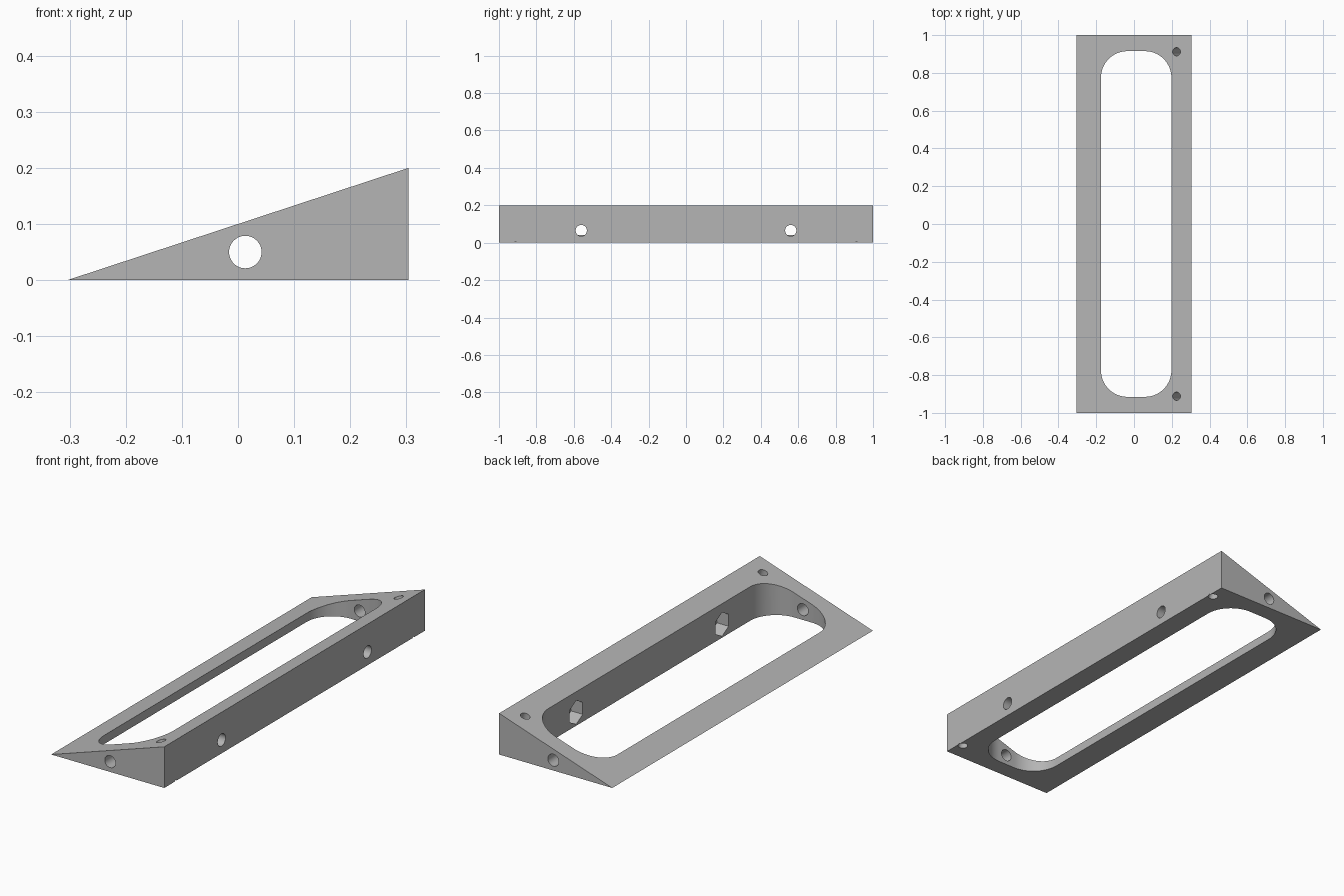
import bpy, bmesh, math
from mathutils import Vector

if "Cube" in bpy.data.objects:
    bpy.data.objects.remove(bpy.data.objects["Cube"], do_unlink=True)

HALF_W, HALF_L, HEIGHT = 0.304, 1.0, 0.2
WALL_X = 0.198                      # inner face of the tall wall

grey = bpy.data.materials.new("plain grey")
grey.use_nodes = True
grey.diffuse_color = (0.46, 0.46, 0.46, 1)
grey.node_tree.nodes["Principled BSDF"].inputs["Base Color"].default_value = grey.diffuse_color


def prism(name, profile, direction):
    """Extrude a closed outline along a direction."""
    bm = bmesh.new()
    face = bm.faces.new([bm.verts.new(p) for p in profile])
    new = bmesh.ops.extrude_face_region(bm, geom=[face])["geom"]
    bmesh.ops.translate(bm, vec=direction,
                        verts=[g for g in new if isinstance(g, bmesh.types.BMVert)])
    bmesh.ops.recalc_face_normals(bm, faces=bm.faces)
    mesh = bpy.data.meshes.new(name)
    bm.to_mesh(mesh)
    bm.free()
    mesh.materials.append(grey)
    obj = bpy.data.objects.new(name, mesh)
    bpy.context.collection.objects.link(obj)
    return obj


def bore(name, start, end, radius, sides=32):
    """Cylinder or hexagon cutter between two points."""
    start, axis = Vector(start), Vector(end) - Vector(start)
    side = Vector((0, 1, 0)) if abs(axis.normalized().y) < 0.9 else Vector((1, 0, 0))
    up = axis.normalized().cross(side)
    ring = [start + radius * (side * math.sin(a) + up * math.cos(a))
            for a in (math.tau * i / sides for i in range(sides))]
    return prism(name, ring, axis)


def rounded_slot(name, x0, x1, half_y, radius, steps=16):
    """Rounded rectangle cutter through the full height."""
    centres = [(x1 - radius, half_y - radius), (x0 + radius, half_y - radius),
               (x0 + radius, radius - half_y), (x1 - radius, radius - half_y)]
    outline = []
    for quarter, (cx, cy) in enumerate(centres):
        for i in range(steps + 1):
            a = math.pi / 2 * (quarter + i / steps)
            outline.append((cx + radius * math.cos(a), cy + radius * math.sin(a), -0.1))
    return prism(name, outline, (0, 0, 0.5))


# Wedge body
wedge = prism("wedge_frame", [(-HALF_W, -HALF_L, 0), (HALF_W, -HALF_L, 0),
                              (HALF_W, -HALF_L, HEIGHT)], (0, 2 * HALF_L, 0))

# Central slot and the bore through both end walls
cutters = [rounded_slot("slot_cutter", -0.175, WALL_X, 0.915, 0.14),
           bore("end_bore_cutter", (0.013, -1.1, 0.05), (0.013, 1.1, 0.05), 0.029)]

# Screw holes square to the slope, cross holes and nut pockets in the tall wall
slope = Vector((2 * HALF_W, 0, HEIGHT)).normalized()
normal = Vector((-slope.z, 0, slope.x))
for s in (-1, 1):
    top = Vector((0.225, s * 0.912, HEIGHT * (0.225 + HALF_W) / (2 * HALF_W)))
    cutters += [
        bore("screw_hole_cutter", top + normal * 0.1, top - normal * 0.3, 0.022),
        bore("cross_hole_cutter", (0.1, s * 0.56, 0.065), (0.4, s * 0.56, 0.065), 0.03),
        bore("nut_pocket_cutter", (0.1, s * 0.56, 0.065),
             (WALL_X + 0.063, s * 0.56, 0.065), 0.058, 6)]

for cutter in cutters:
    cutter.hide_render = True
    mod = wedge.modifiers.new(cutter.name, "BOOLEAN")
    mod.operation, mod.solver, mod.object = "DIFFERENCE", "EXACT", cutter

# Bake the cuts and discard the cutters
bpy.context.view_layer.update()
evaluated = wedge.evaluated_get(bpy.context.evaluated_depsgraph_get())
result = bpy.data.meshes.new_from_object(evaluated)
wedge.modifiers.clear()
wedge.data = result
for cutter in cutters:
    bpy.data.objects.remove(cutter, do_unlink=True)

bpy.ops.object.select_all(action="DESELECT")
wedge.select_set(True)
bpy.context.view_layer.objects.active = wedge
bpy.ops.object.shade_smooth_by_angle(angle=math.radians(30))
